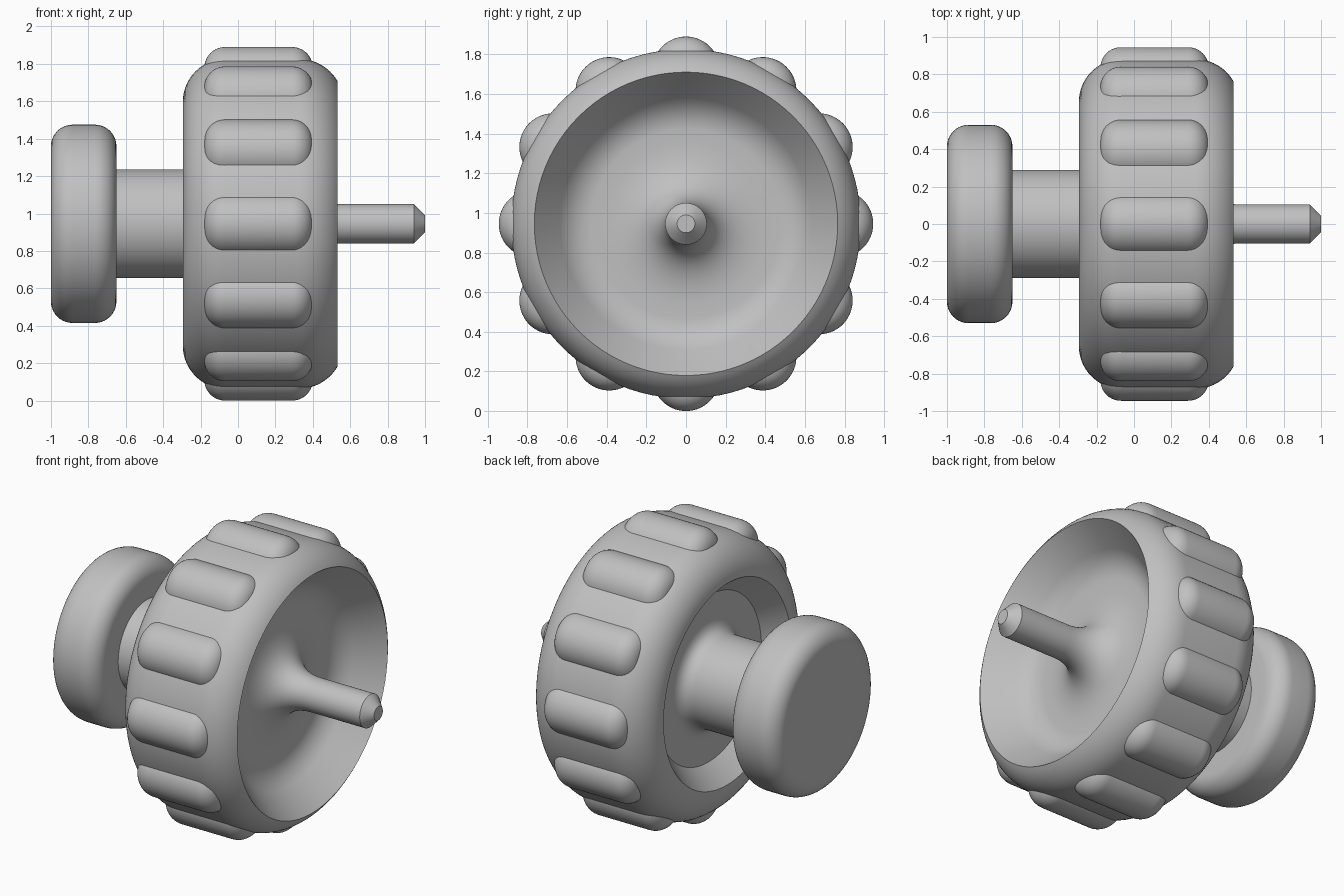
import bpy
import bmesh
from math import cos, sin, pi, radians

if "Cube" in bpy.data.objects:
    bpy.data.objects.remove(bpy.data.objects["Cube"])

AXIS_Z = 0.945

grey = bpy.data.materials.new("plain_grey")
grey.use_nodes = True
grey.diffuse_color = (0.53, 0.53, 0.53, 1)
grey.node_tree.nodes["Principled BSDF"].inputs["Base Color"].default_value = (0.53, 0.53, 0.53, 1)


def arc(cx, cr, radius, start, end, n=10):
    """Points on a circular arc in the (x, radius) plane, angles in degrees."""
    angles = [radians(start + (end - start) * i / n) for i in range(n + 1)]
    return [(cx + radius * cos(a), cr + radius * sin(a)) for a in angles]


def bend(p, q, r, n=14):
    """Quadratic curve from p to r pulled towards q."""
    ts = [i / n for i in range(n + 1)]
    return [tuple((1 - t) ** 2 * a + 2 * t * (1 - t) * b + t * t * c
                  for a, b, c in zip(p, q, r)) for t in ts]


def lathe(name, profile, y=0, z=AXIS_Z, steps=96, start=0, sweep=2 * pi,
          cap_start=False, cap_end=False):
    """Spin an (x, radius) profile, fully or partly, round a line parallel to x."""
    bm = bmesh.new()
    closed = sweep >= 2 * pi
    angles = [start + sweep * j / steps for j in range(steps if closed else steps + 1)]
    rings = [[bm.verts.new((x, r * cos(a), r * sin(a))) for a in angles] for x, r in profile]
    for a, b in zip(rings, rings[1:]):
        for j in range(steps):
            k = (j + 1) % len(angles)
            bm.faces.new((a[j], a[k], b[k], b[j]))
    if cap_start:
        bm.faces.new(rings[0][::-1])
    if cap_end:
        bm.faces.new(rings[-1])
    mesh = bpy.data.meshes.new(name)
    bm.to_mesh(mesh)
    bm.free()
    mesh.materials.append(grey)
    obj = bpy.data.objects.new(name, mesh)
    obj.location = (0, y, z)
    bpy.context.collection.objects.link(obj)
    bpy.ops.object.select_all(action='DESELECT')
    obj.select_set(True)
    bpy.context.view_layer.objects.active = obj
    bpy.ops.object.shade_smooth_by_angle(angle=radians(30))


# Round end knob with soft rims
lathe("end_knob",
      arc(-0.885, 0.415, 0.115, 180, 90) + arc(-0.765, 0.415, 0.115, 90, 0)
      + [(-0.65, 0.29)],
      cap_start=True)

# Shaft between knob and wheel
lathe("shaft", [(-0.65, 0.29), (-0.26, 0.29)])

# Wheel: back recess, rounded tread, shallow bowl flaring into the pin
lathe("wheel",
      bend((-0.26, 0.29), (-0.163, 0.29), (-0.163, 0.39))
      + [(-0.163, 0.535), (-0.295, 0.648)]
      + arc(-0.065, 0.652, 0.23, 180, 90, 14)
      + arc(0.325, 0.642, 0.24, 90, 31, 12)
      + bend((0.37, 0.635), (0.295, 0.57), (0.29, 0.48))
      + bend((0.29, 0.40), (0.30, 0.105), (0.56, 0.105), 24))

# Pin with chamfered tip
lathe("pin", [(0.56, 0.105), (0.94, 0.105), (1.0, 0.045)], cap_end=True)

# Twelve rounded half-round grips standing out of the tread
grip = arc(-0.07, 0.06, 0.11, 180, 90) + arc(0.29, 0.06, 0.11, 90, 0)
for i in range(12):
    a = i * pi / 6
    lathe(f"grip_{i + 1}", grip, 0.775 * cos(a), AXIS_Z + 0.775 * sin(a),
          steps=28, start=a - pi / 2, sweep=pi, cap_start=True, cap_end=True)
